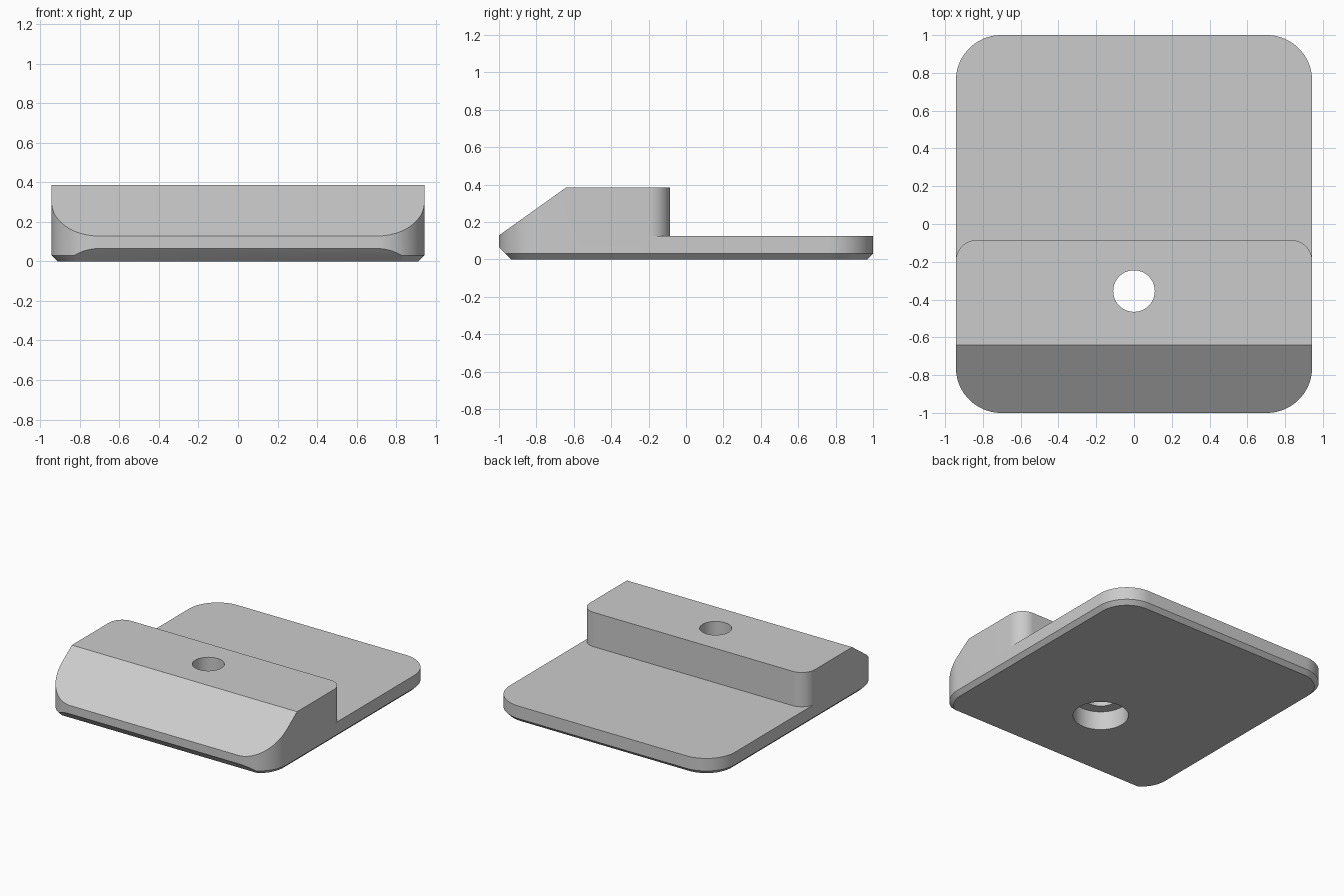
import bpy
import bmesh
from math import cos, sin, pi, radians
from mathutils import Vector

HALF_X, HALF_Y = 0.943, 1.0
PLATE_TOP, BLOCK_TOP = 0.125, 0.385
CORNER, STEP_CORNER, STEP_Y = 0.24, 0.11, -0.085
CHAMFER = 0.03
HOLE_Y = -0.355

if "Cube" in bpy.data.objects:
    bpy.data.objects.remove(bpy.data.objects["Cube"], do_unlink=True)

grey = bpy.data.materials.new("plain grey")
grey.use_nodes = True
colour = (0.6, 0.6, 0.6, 1)
grey.diffuse_color = colour
grey.node_tree.nodes["Principled BSDF"].inputs["Base Color"].default_value = colour


def arc(cx, cy, r, start, end, steps=20):
    angles = [start + (end - start) * i / steps for i in range(steps + 1)]
    return [(cx + r * cos(a), cy + r * sin(a)) for a in angles]


def rounded_outline(inset):
    cx, cy, r = HALF_X - CORNER, HALF_Y - CORNER, CORNER - inset
    signs = [(1, 1), (-1, 1), (-1, -1), (1, -1)]
    points = []
    for i, (sx, sy) in enumerate(signs):
        points += arc(sx * cx, sy * cy, r, i * pi / 2, (i + 1) * pi / 2)
    return points


def loft(bm, layers):
    """Skin a stack of (outline, height) layers and cap both ends."""
    rings = [[bm.verts.new((x, y, z)) for x, y in pts] for pts, z in layers]
    n = len(rings[0])
    for low, high in zip(rings, rings[1:]):
        for i in range(n):
            j = (i + 1) % n
            bm.faces.new((low[i], low[j], high[j], high[i]))
    bm.faces.new(rings[0][::-1])
    bm.faces.new(rings[-1])


def slice_off(bm, point, normal):
    """Cut away the side the normal points to and cap the cut."""
    geom = bm.verts[:] + bm.edges[:] + bm.faces[:]
    cut = bmesh.ops.bisect_plane(bm, geom=geom, plane_co=point, plane_no=normal,
                                 dist=1e-5, clear_outer=True)["geom_cut"]
    edges = [e for e in cut if isinstance(e, bmesh.types.BMEdge)]
    bmesh.ops.holes_fill(bm, edges=edges, sides=0)


def make_object(name, bm):
    bmesh.ops.recalc_face_normals(bm, faces=bm.faces)
    mesh = bpy.data.meshes.new(name)
    bm.to_mesh(mesh)
    bm.free()
    mesh.materials.append(grey)
    obj = bpy.data.objects.new(name, mesh)
    bpy.context.collection.objects.link(obj)
    return obj


def subtract(target, name, layers):
    bm = bmesh.new()
    loft(bm, layers)
    cutter = make_object(name, bm)
    cutter.hide_render = True
    mod = target.modifiers.new(name, 'BOOLEAN')
    mod.operation, mod.solver, mod.object = 'DIFFERENCE', 'EXACT', cutter
    bpy.context.view_layer.objects.active = target
    bpy.ops.object.modifier_apply(modifier=name)
    bpy.data.objects.remove(cutter, do_unlink=True)


# Full-height body with a chamfered bottom edge
bm = bmesh.new()
loft(bm, [(rounded_outline(CHAMFER), 0), (rounded_outline(0), CHAMFER),
          (rounded_outline(0), BLOCK_TOP)])
# Sloped front face and larger lower front chamfer
slope_run, slope_rise = 0.36, BLOCK_TOP - 0.128
slice_off(bm, Vector((0, -0.64, BLOCK_TOP)), Vector((0, -slope_rise, slope_run)).normalized())
slice_off(bm, Vector((0, -HALF_Y, 0.065)), Vector((0, -1, -1)).normalized())
body = make_object("stepped_plate", bm)

# Step behind the raised block, leaving its back corners rounded
cx, cy = HALF_X - STEP_CORNER, STEP_Y - STEP_CORNER
step = [(2, 2), (-2, 2), (-2, cy)]
step += arc(-cx, cy, STEP_CORNER, pi, pi / 2)
step += arc(cx, cy, STEP_CORNER, pi / 2, 0) + [(2, cy)]
subtract(body, "step_cutter", [(step, PLATE_TOP), (step, 1)])

# Through hole with a wider recess underneath
for name, radius, top in (("hole_cutter", 0.11, 1), ("recess_cutter", 0.19, 0.14)):
    circle = arc(0, HOLE_Y, radius, 0, 2 * pi, 64)[:-1]
    subtract(body, name, [(circle, -0.2), (circle, top)])

# Smooth curved walls, sharp edges
bpy.ops.object.select_all(action='DESELECT')
body.select_set(True)
bpy.context.view_layer.objects.active = body
bpy.ops.object.shade_smooth_by_angle(angle=radians(25))
